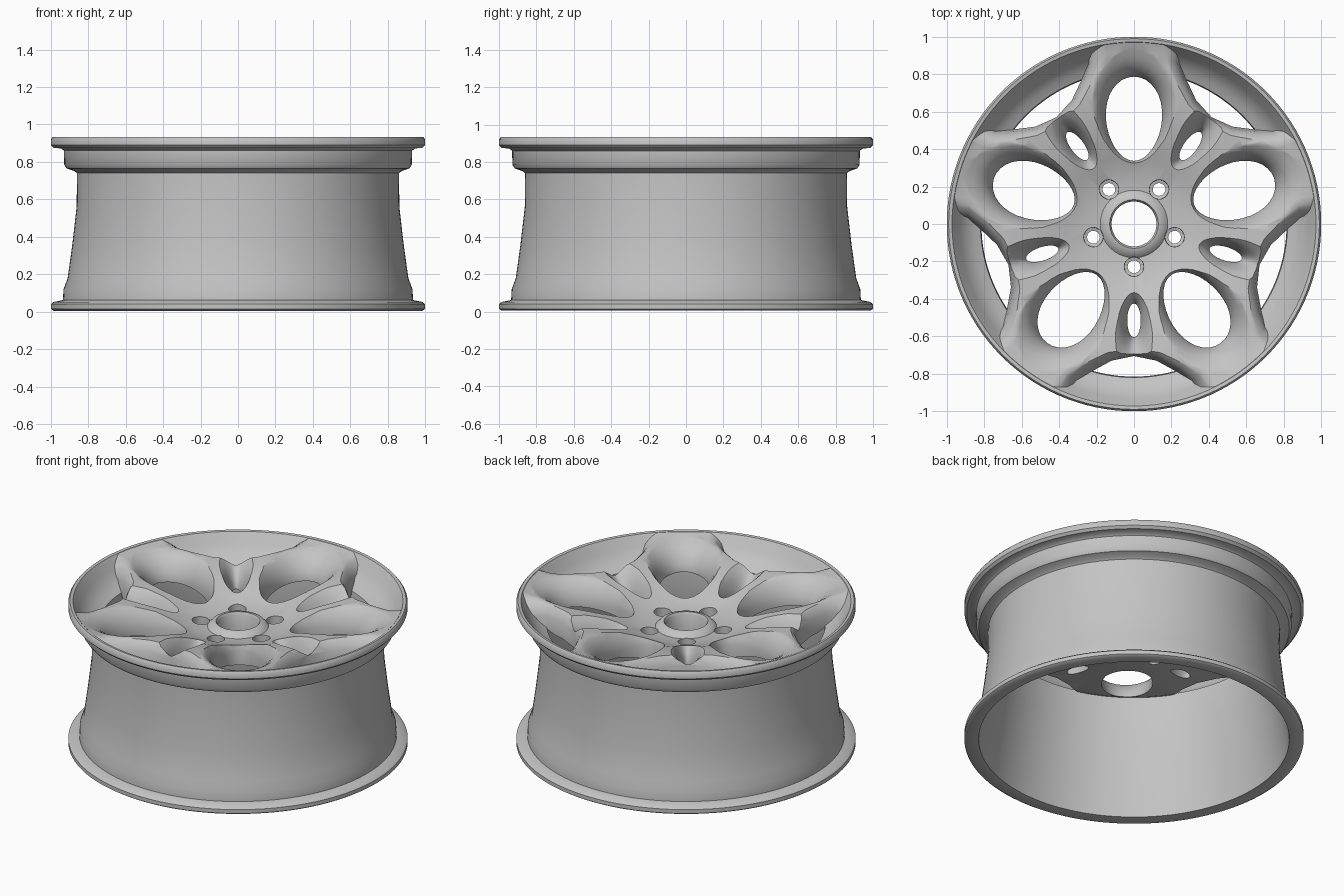
import bpy, bmesh
from math import sin, cos, pi, radians
from mathutils import Matrix

cube = bpy.data.objects.get("Cube")
if cube:
    bpy.data.objects.remove(cube, do_unlink=True)

metal = bpy.data.materials.new("silver grey metal")
metal.use_nodes = True
COLOUR = (0.55, 0.55, 0.55, 1)
metal.diffuse_color = COLOUR
metal.node_tree.nodes["Principled BSDF"].inputs["Base Color"].default_value = COLOUR


def finish(bm, name):
    """Turn a bmesh into a named object."""
    bmesh.ops.recalc_face_normals(bm, faces=bm.faces)
    mesh = bpy.data.meshes.new(name)
    bm.to_mesh(mesh)
    bm.free()
    obj = bpy.data.objects.new(name, mesh)
    mesh.materials.append(metal)
    bpy.context.collection.objects.link(obj)
    return obj


def activate(obj):
    bpy.ops.object.select_all(action='DESELECT')
    obj.select_set(True)
    bpy.context.view_layer.objects.active = obj


def lathe(name, profile, steps=120):
    """Revolve a closed (radius, height) profile about z."""
    bm = bmesh.new()
    verts = [bm.verts.new((r, 0, z)) for r, z in profile]
    edges = [bm.edges.new((v, verts[i - 1])) for i, v in enumerate(verts)]
    bmesh.ops.spin(bm, geom=verts + edges, cent=(0, 0, 0), axis=(0, 0, 1),
                   angle=2 * pi, steps=steps, use_merge=True)
    bmesh.ops.remove_doubles(bm, verts=bm.verts, dist=0.0005)
    return finish(bm, name)


def cut(target, name, outline, centre, levels, first_angle):
    """Cut five flared holes; levels are (height, scale about centre)."""
    bm = bmesh.new()
    n = len(outline)
    for k in range(5):
        turn = Matrix.Rotation(radians(first_angle + 72 * k), 4, 'Z')
        rings = []
        for z, s in levels:
            ring = [bm.verts.new((centre + (u - centre) * s, v * s, z)) for u, v in outline]
            bmesh.ops.transform(bm, matrix=turn, verts=ring)
            rings.append(ring)
        for a, b in zip(rings, rings[1:]):
            for i in range(n):
                j = (i + 1) % n
                bm.faces.new((a[i], a[j], b[j], b[i]))
        bm.faces.new(rings[0][::-1])
        bm.faces.new(rings[-1])
    cutter = finish(bm, name)
    cutter.hide_render = True
    activate(target)
    mod = target.modifiers.new(name, 'BOOLEAN')
    mod.operation, mod.solver, mod.object = 'DIFFERENCE', 'EXACT', cutter
    bpy.ops.object.modifier_apply(modifier=mod.name)
    bpy.data.objects.remove(cutter, do_unlink=True)


def oval(centre, length, width, egg=0.0, n=32):
    """Oval outline along the radius, wider outward when egg is positive."""
    pts = []
    for i in range(n):
        t = 2 * pi * i / n
        pts.append((centre + length * cos(t), width * sin(t) * (1 + egg * cos(t))))
    return pts


# Barrel with both flanges, bead seat and inner bowl
rim = lathe("rim_barrel", [
    (0.915, 0.01), (0.985, 0.005), (1.0, 0.015), (1.0, 0.04), (0.985, 0.052), (0.935, 0.062),
    (0.932, 0.12), (0.91, 0.18), (0.885, 0.36), (0.862, 0.56), (0.86, 0.74), (0.875, 0.752),
    (0.915, 0.765), (0.928, 0.785), (0.93, 0.86), (0.945, 0.872), (0.985, 0.875),
    (1.0, 0.89), (1.0, 0.92), (0.99, 0.933), (0.972, 0.93), (0.955, 0.905),
    (0.93, 0.865), (0.9, 0.825), (0.86, 0.795), (0.82, 0.775), (0.815, 0.73),
    (0.825, 0.56), (0.865, 0.3), (0.905, 0.06)])

# Dished face that becomes the spokes and hub
face = lathe("spoke_face", [
    (0.12, 0.64), (0.12, 0.785), (0.13, 0.8), (0.155, 0.795), (0.18, 0.768), (0.27, 0.775),
    (0.36, 0.81), (0.48, 0.855), (0.6, 0.884), (0.72, 0.9), (0.84, 0.906), (0.92, 0.912),
    (0.97, 0.928), (0.955, 0.9), (0.92, 0.845), (0.84, 0.775), (0.78, 0.75),
    (0.5, 0.71), (0.25, 0.65)])

# Large petal openings with broad dished surrounds
cut(face, "petal_opening", oval(0.562, 0.225, 0.15, 0.1), 0.562,
    [(0.5, 1), (0.76, 1), (0.8, 1.06), (0.84, 1.17), (0.875, 1.33), (0.895, 1.48),
     (0.91, 1.62), (0.95, 2)], 90)

# Windows between the petals and the rim
half = [(0.73, 0.12), (0.79, 0.23), (0.84, 0.3), (0.93, 0.35), (1.1, 0.41)]
window = [(0.705, 0)] + half + [(u, -v) for u, v in reversed(half)]
cut(face, "rim_window", window, 1.0,
    [(0.5, 1), (0.77, 1), (0.84, 1.04), (0.88, 1.1), (0.9, 1.17), (0.95, 1.4)], 54)

# Slits with valleys that split each paired spoke
cut(face, "spoke_slit", oval(0.515, 0.09, 0.036), 0.515,
    [(0.5, 1), (0.74, 1), (0.79, 1.4), (0.83, 1.85), (0.86, 2.3), (0.88, 2.8), (0.95, 4.5)], 54)

# Bolt holes with countersunk seats
cut(face, "bolt_hole", oval(0.228, 0.034, 0.034, n=20), 0.228,
    [(0.5, 1), (0.715, 1), (0.72, 1.5), (0.95, 1.65)], 54)

for obj in (rim, face):
    activate(obj)
    bpy.ops.object.shade_smooth_by_angle(angle=radians(38))
